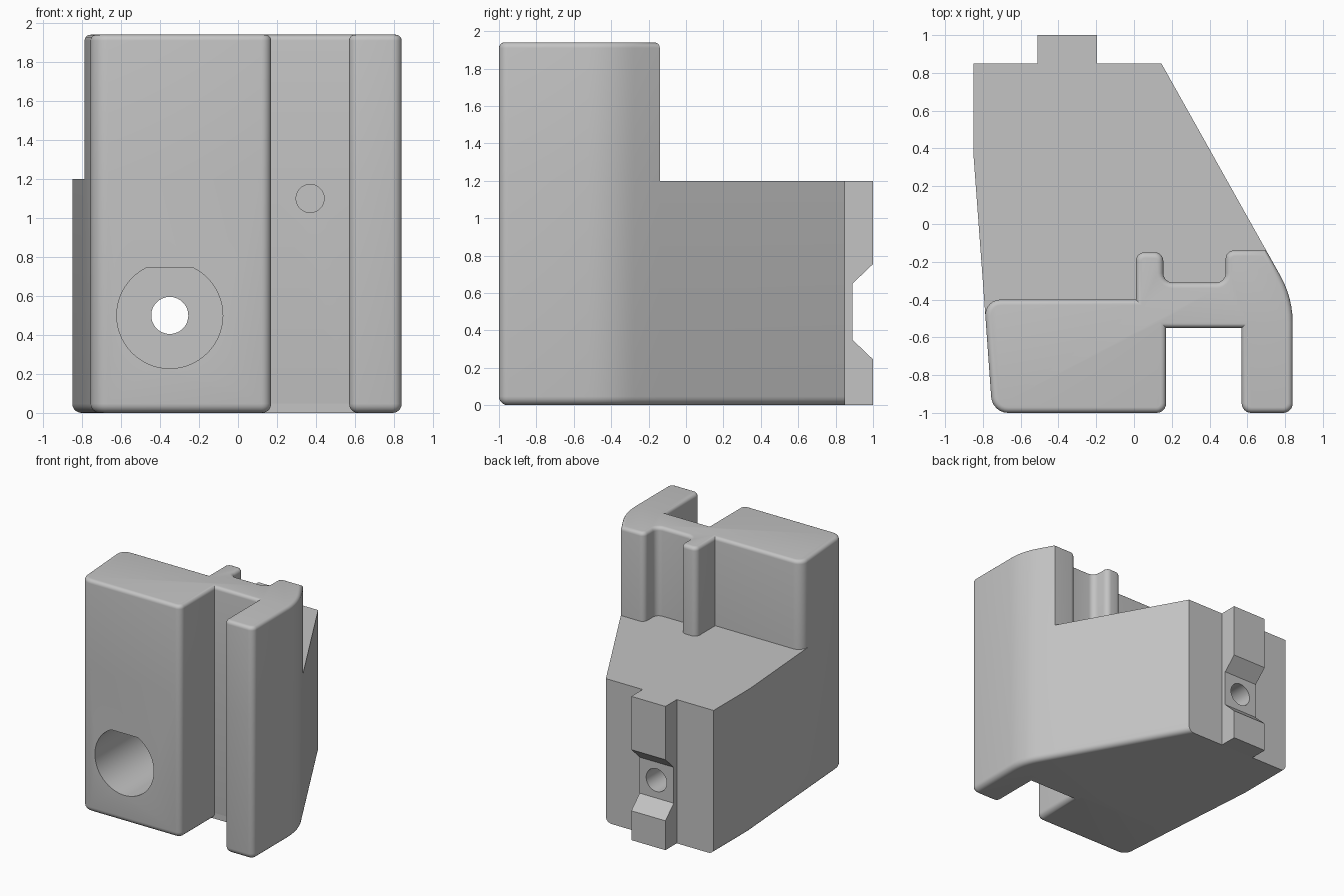
import bpy, bmesh, math
from mathutils import Vector

cube = bpy.data.objects.get("Cube")
if cube:
    bpy.data.objects.remove(cube)

grey = bpy.data.materials.new("plain grey")
grey.use_nodes = True
grey.diffuse_color = (0.55, 0.55, 0.55, 1)
grey.node_tree.nodes["Principled BSDF"].inputs["Base Color"].default_value = grey.diffuse_color

LEDGE, TOP = 1.2, 1.94


def make_object(name, bm):
    bmesh.ops.recalc_face_normals(bm, faces=bm.faces)
    mesh = bpy.data.meshes.new(name)
    bm.to_mesh(mesh)
    bm.free()
    mesh.materials.append(grey)
    obj = bpy.data.objects.new(name, mesh)
    bpy.context.collection.objects.link(obj)
    return obj


def prism(name, points, move):
    """Extrude a flat polygon of 3D points along a vector."""
    bm = bmesh.new()
    face = bm.faces.new([bm.verts.new(p) for p in points])
    ext = bmesh.ops.extrude_face_region(bm, geom=[face])["geom"]
    verts = [g for g in ext if isinstance(g, bmesh.types.BMVert)]
    bmesh.ops.translate(bm, verts=verts, vec=move)
    return make_object(name, bm)


def rounded(corners, segments=6):
    """Turn each (x, y, radius) corner of a closed outline into a list of points."""
    result = []
    for i, (x, y, r) in enumerate(corners):
        p = Vector((x, y))
        if r == 0:
            result.append([p])
            continue
        u = (Vector(corners[i - 1][:2]) - p).normalized()
        v = (Vector(corners[(i + 1) % len(corners)][:2]) - p).normalized()
        half = u.angle(v) / 2
        t = r / math.tan(half)
        c = p + (u + v).normalized() * (r / math.sin(half))
        s, e = p + u * t - c, p + v * t - c
        a = math.atan2(s.y, s.x)
        turn = (math.atan2(e.y, e.x) - a + math.pi) % (2 * math.pi) - math.pi
        result.append([c + r * Vector((math.cos(a + turn * k / segments),
                                       math.sin(a + turn * k / segments)))
                       for k in range(segments + 1)])
    return result


def flat(lists):
    return [p for points in lists for p in points]


# Outlines: the front is shared by the tall block and the lower body
front_corners = [(-0.75, -1, 0.09), (0.17, -1, 0.05), (0.17, -0.55, 0), (0.57, -0.55, 0),
                 (0.57, -1, 0.05), (0.84, -1, 0.05), (0.84, -0.39, 0.5), (0.70, -0.14, 0)]
rib_corners = [(0.485, -0.14, 0.045), (0.485, -0.31, 0.05), (0.155, -0.31, 0.05),
               (0.155, -0.15, 0.045), (0.01, -0.15, 0.045), (0.01, -0.40, 0),
               (-0.793, -0.40, 0.08)]
pieces = rounded(front_corners + rib_corners)
front = flat(pieces[:len(front_corners)])
ribs = flat(pieces[len(front_corners):])
back = [Vector(p) for p in ((0.145, 0.85), (-0.85, 0.85), (-0.85, 0.37))]
lower_ring = front + back + [ribs[-1]]
upper_ring = front + ribs

# Body: walls, floor, ledge and top in one shell
bm = bmesh.new()


def add_face(points):
    bm.faces.new([bm.verts.new(p) for p in points])


def at(points, z):
    return [(p.x, p.y, z) for p in points]


for ring, z0, z1 in ((lower_ring, 0, LEDGE), (upper_ring, LEDGE, TOP)):
    for p, q in zip(ring, ring[1:] + ring[:1]):
        add_face(at((p, q), z0) + at((q, p), z1))
add_face(at(lower_ring, 0))
add_face(at(upper_ring, TOP))
add_face(at([front[-1]] + back + ribs[::-1], LEDGE))
bmesh.ops.remove_doubles(bm, verts=bm.verts, dist=0.0005)
bmesh.ops.recalc_face_normals(bm, faces=bm.faces)


def round_edges(z, offset):
    edges = [e for e in bm.edges
             if all(abs(v.co.z - z) < 1e-4 for v in e.verts)
             and not all(v.co.y > 0.84 for v in e.verts)]
    bmesh.ops.bevel(bm, geom=edges, offset=offset, offset_type='OFFSET', segments=5,
                    profile=0.5, affect='EDGES', clamp_overlap=False)


round_edges(TOP, 0.03)
round_edges(0, 0.047)
body = make_object("body", bm)

# Square lower edge at the back of the front slot
filler = prism("slot_sill", [(x, -0.55, z) for x, z in
                             ((0.123, 0), (0.617, 0), (0.617, 0.047), (0.123, 0.047))],
               (0, 0.047, 0))

# Notched tab on the back
tab_profile = [(0.85, 0), (1, 0), (1, 0.245), (0.89, 0.35), (0.89, 0.65),
               (1, 0.755), (1, LEDGE), (0.85, LEDGE)]
tab = prism("back_tab", [(-0.51, y, z) for y, z in tab_profile], (0.315, 0, 0))


# Holes along the depth
def hole(target, x, z, radius, y0, y1, flat_height=None):
    rise = math.asin(flat_height / radius) if flat_height else math.pi / 2 - math.pi / 48
    start, sweep = math.pi - rise, math.pi + 2 * rise
    points = []
    for k in range(49):
        a = start + sweep * k / 48
        points.append((x + radius * math.cos(a), y0, z + radius * math.sin(a)))
    cutter = prism("hole_cutter", points, (0, y1 - y0, 0))
    cutter.hide_render = True
    mod = target.modifiers.new("hole", 'BOOLEAN')
    mod.operation, mod.solver, mod.object = 'DIFFERENCE', 'EXACT', cutter
    bpy.context.view_layer.update()
    evaluated = target.evaluated_get(bpy.context.evaluated_depsgraph_get())
    mesh = bpy.data.meshes.new_from_object(evaluated)
    target.modifiers.clear()
    target.data = mesh
    bpy.data.objects.remove(cutter)


hole(body, -0.35, 0.5, 0.272, -1.2, 0.3, 0.243)
hole(body, -0.35, 0.5, 0.095, 0.2, 1.2)
hole(tab, -0.35, 0.5, 0.095, 0.7, 1.2)
hole(body, 0.37, 1.1, 0.072, -0.7, -0.25)

# Smooth rounded edges, keep hard edges crisp
bpy.ops.object.select_all(action='DESELECT')
for obj in (body, tab, filler):
    obj.select_set(True)
bpy.context.view_layer.objects.active = body
bpy.ops.object.shade_smooth_by_angle(angle=math.radians(30))
